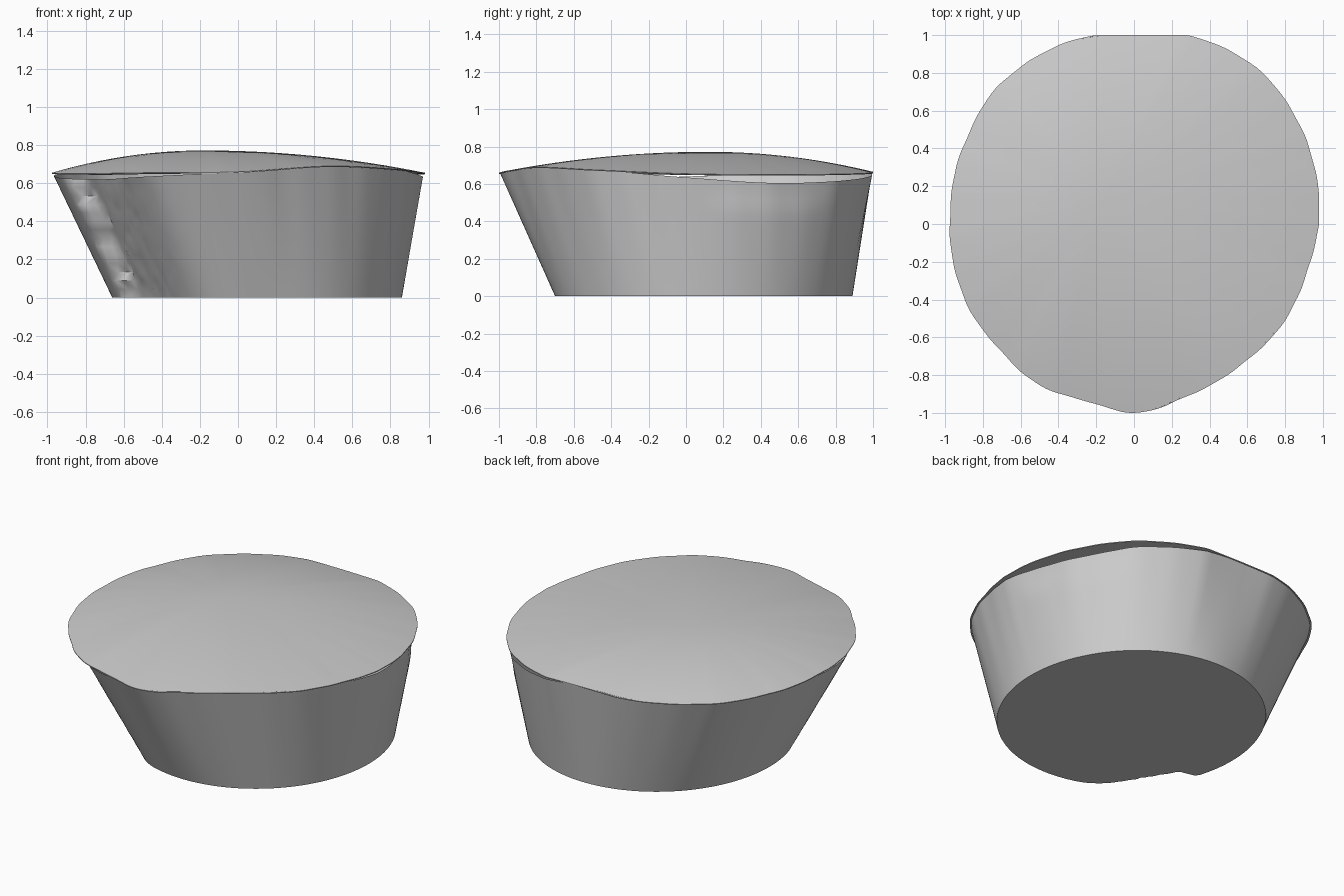
import bpy, bmesh, math, random

random.seed(4)
cube = bpy.data.objects.get("Cube")
if cube:
    bpy.data.objects.remove(cube)

SEGMENTS = 180
WALL_STEPS = 14
DOME_STEPS = 16
PEAK = (-0.18, 0.12, 0.772)

# Plan radius of the crust every 15 degrees
RIM_RADIUS = [0.98, 1.0, 1.02, 1.045, 1.05, 1.035, 1.0, 1.025, 1.025, 1.025, 1.0, 0.985,
              0.975, 0.98, 0.98, 0.975, 0.99, 0.97, 1.0, 0.96, 0.94, 0.94, 0.95, 0.95]
# Rim height every 30 degrees, for the crust and for the wall
RIM_HEIGHT = [0.655, 0.65, 0.655, 0.665, 0.66, 0.655, 0.655, 0.65, 0.655, 0.66, 0.69, 0.675]
WALL_HEIGHT = [0.635, 0.605, 0.625, 0.665, 0.66, 0.655, 0.64, 0.62, 0.635, 0.66, 0.69, 0.675]


def sample(table, angle):
    """Smooth cyclic interpolation of a table over the full turn."""
    f = angle / math.tau * len(table)
    i, t = int(f), f - int(f)
    a, b, c, d = (table[(i + k) % len(table)] for k in (-1, 0, 1, 2))
    return b + 0.5 * t * (c - a + t * (2 * a - 5 * b + 4 * c - d + t * (3 * (b - c) + d - a)))


def ramp(value, start, end):
    t = min(max((value - start) / (end - start), 0), 1)
    return t * t * (3 - 2 * t)


def limit(x, y):
    return max(min(x, 0.98), -0.98), max(min(y, 1), -1)


def rim_point(angle):
    r = sample(RIM_RADIUS, angle) + 0.003 * math.sin(23 * angle) * math.cos(7 * angle)
    x, y = limit(r * math.cos(angle), r * math.sin(angle))
    return x, y, sample(RIM_HEIGHT, angle)


def bridge(bm, lower, upper):
    n = len(lower)
    for i in range(n):
        j = (i + 1) % n
        bm.faces.new((lower[i], lower[j], upper[j], upper[i]))


def finish(bm, name, material):
    bmesh.ops.recalc_face_normals(bm, faces=bm.faces)
    mesh = bpy.data.meshes.new(name)
    bm.to_mesh(mesh)
    bm.free()
    obj = bpy.data.objects.new(name, mesh)
    bpy.context.collection.objects.link(obj)
    mesh.materials.append(material)
    bpy.ops.object.select_all(action='DESELECT')
    obj.select_set(True)
    bpy.context.view_layer.objects.active = obj
    bpy.ops.object.shade_smooth_by_angle(angle=math.radians(40))
    return obj


grey = bpy.data.materials.new("plain_grey")
grey.use_nodes = True
colour = (0.6, 0.6, 0.6, 1)
grey.diffuse_color = colour
grey.node_tree.nodes["Principled BSDF"].inputs["Base Color"].default_value = colour

angles = [math.tau * i / SEGMENTS for i in range(SEGMENTS)]

# Flared wall with a broken patch at the front right, and a flat base
bm = bmesh.new()
rings = []
for step in range(WALL_STEPS + 1):
    h = step / WALL_STEPS
    ring = []
    jag = random.uniform(-2, 2)
    for a in angles:
        deg = math.degrees(a)
        chip = ramp(deg, 200 + jag, 207 + jag) * (1 - ramp(deg, 215, 252))
        nick = ramp(deg, 2, 14) * (1 - ramp(deg, 38, 52)) * ramp(h, 0.7, 1)
        depth = chip * (0.10 + random.uniform(-0.006, 0.006)) + 0.02 * nick
        bx, by = 0.10 + 0.76 * math.cos(a), 0.095 + 0.795 * math.sin(a)
        tx, ty, _ = rim_point(a)
        tx, ty = tx * 0.99, ty * 0.995
        x = bx + (tx - bx) * h - depth * math.cos(a)
        y = by + (ty - by) * h - depth * math.sin(a)
        ring.append(bm.verts.new((x, y, h * sample(WALL_HEIGHT, a))))
    rings.append(ring)
for lower, upper in zip(rings, rings[1:]):
    bridge(bm, lower, upper)
bm.faces.new(rings[0])
finish(bm, "flared_wall", grey)

# Domed crust with a thin lip turned under the rim
bm = bmesh.new()
rings = [[], []]
for a in angles:
    x, y, z = rim_point(a)
    rings[0].append(bm.verts.new((x * 0.84, y * 0.84, z - 0.006)))
    rings[1].append(bm.verts.new((x, y, z - 0.005)))
for step in range(DOME_STEPS):
    t = 1 - step / DOME_STEPS
    ring = []
    for a in angles:
        x, y, z = rim_point(a)
        ring.append(bm.verts.new((PEAK[0] + (x - PEAK[0]) * t,
                                  PEAK[1] + (y - PEAK[1]) * t,
                                  z + (PEAK[2] - z) * (1 - t * t))))
    rings.append(ring)
for lower, upper in zip(rings, rings[1:]):
    bridge(bm, lower, upper)
top = bm.verts.new(PEAK)
for i in range(SEGMENTS):
    bm.faces.new((rings[-1][i], rings[-1][(i + 1) % SEGMENTS], top))
finish(bm, "domed_crust", grey)
